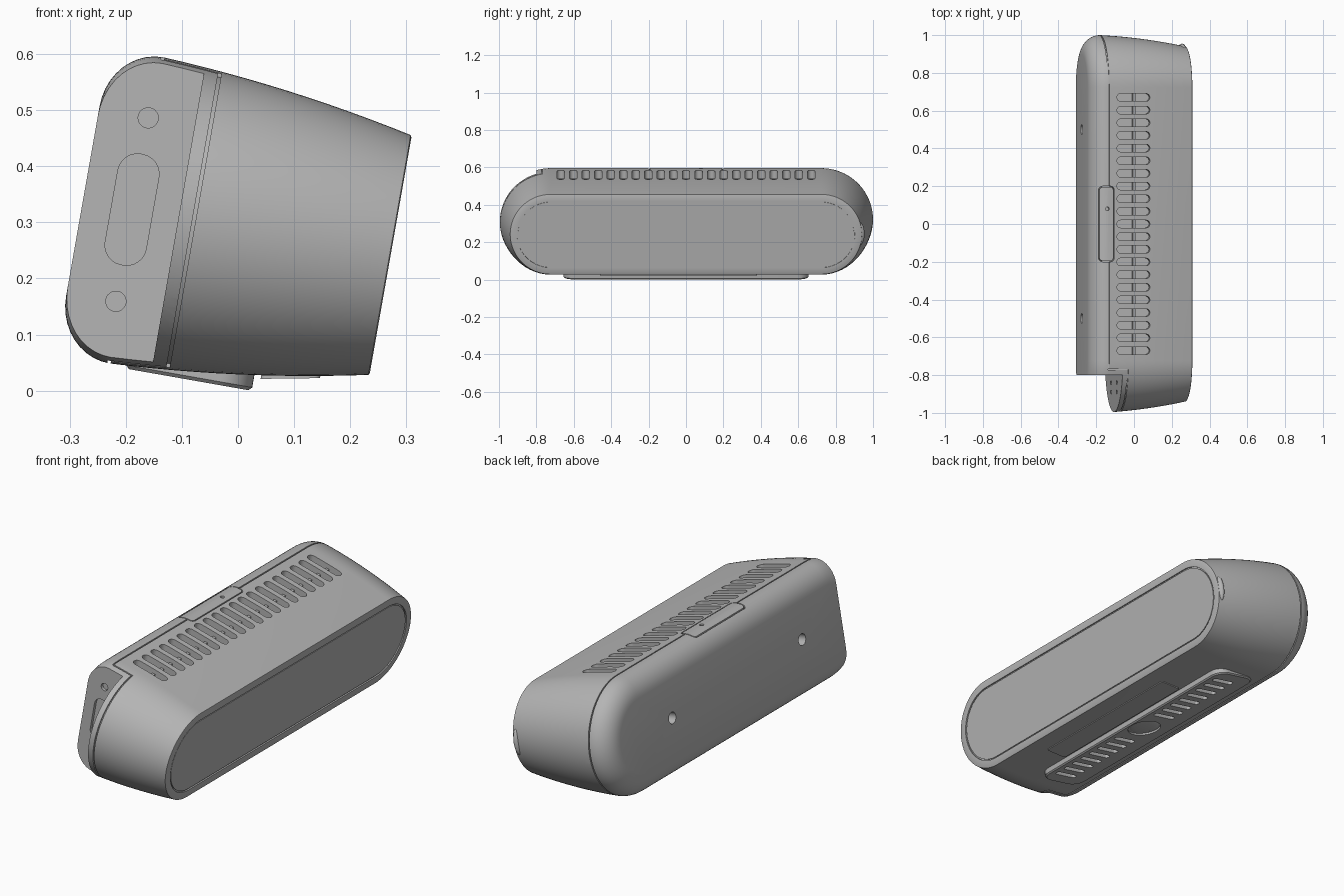
import bpy, bmesh, math
from mathutils import Matrix

old = bpy.data.objects.get("Cube")
if old:
    bpy.data.objects.remove(old, do_unlink=True)

# The case is built upright (x = depth, y = length, z = height), then tilted.
TILT = Matrix.Rotation(math.radians(10), 4, 'Y') @ Matrix.Translation((0, 0, 0.285))
HALF = 0.723          # half length of the straight part
SEAM, END_SEAM = -0.235, -0.13

grey = bpy.data.materials.new("housing grey")
grey.use_nodes = True
grey.diffuse_color = (0.46, 0.46, 0.46, 1)
grey.node_tree.nodes["Principled BSDF"].inputs["Base Color"].default_value = (0.46, 0.46, 0.46, 1)


def rrect(cx, cy, hx, hy, r=0, n=6):
    """Rounded rectangle outline; r = 0 gives a plain one."""
    pts = []
    for k, (sx, sy) in enumerate(((1, 1), (-1, 1), (-1, -1), (1, -1))):
        for i in range(n + 1 if r else 1):
            t = math.pi / 2 * (k + i / n)
            pts.append((cx + sx * (hx - r) + r * math.cos(t),
                        cy + sy * (hy - r) + r * math.sin(t)))
    return pts


def circle(cx, cy, r, n=24):
    return [(cx + r * math.cos(2 * math.pi * i / n), cy + r * math.sin(2 * math.pi * i / n))
            for i in range(n)]


def arc(cy, r, start, end, n=40):
    return [(cy + r * math.cos(t), r * math.sin(t)) for t in
            (math.radians(start + (end - start) * i / n) for i in range(n + 1))]


def place(p, t, axis):
    return {'X': (t, p[0], p[1]), 'Y': (p[0], t, p[1]), 'Z': (p[0], p[1], t)}[axis]


def loft(bm, rings):
    """Bridge closed rings of equal size and cap both ends."""
    rings = [[bm.verts.new(p) for p in ring] for ring in rings]
    n = len(rings[0])
    for a, b in zip(rings, rings[1:]):
        for i in range(n):
            j = (i + 1) % n
            bm.faces.new((a[i], a[j], b[j], b[i]))
    bm.faces.new(rings[0])
    bm.faces.new(rings[-1])


def prism(bm, pts, axis, lo, hi):
    loft(bm, [[place(p, t, axis) for p in pts] for t in (lo, hi)])


def band(bm, outer, inner, axis, lo, hi, closed=True):
    """Solid strip between two outlines."""
    cols = []
    for o, i in zip(outer, inner):
        cols.append([bm.verts.new(place(p, t, axis)) for p, t in
                     ((o, lo), (o, hi), (i, hi), (i, lo))])
    for a, b in zip(cols, cols[1:] + cols[:1] if closed else cols[1:]):
        for k in range(4):
            m = (k + 1) % 4
            bm.faces.new((a[k], a[m], b[m], b[k]))
    if not closed:
        bm.faces.new(cols[0])
        bm.faces.new(cols[-1])


def make(name, bm):
    bmesh.ops.recalc_face_normals(bm, faces=bm.faces)
    me = bpy.data.meshes.new(name)
    bm.to_mesh(me)
    bm.free()
    me.materials.append(grey)
    ob = bpy.data.objects.new(name, me)
    bpy.context.collection.objects.link(ob)
    return ob


def activate(ob):
    bpy.ops.object.select_all(action='DESELECT')
    ob.select_set(True)
    bpy.context.view_layer.objects.active = ob


def cut(ob, bm):
    cutter = make("cutter", bm)
    cutter.hide_render = True
    activate(ob)
    mod = ob.modifiers.new("cut", 'BOOLEAN')
    mod.operation, mod.solver, mod.object = 'DIFFERENCE', 'EXACT', cutter
    bpy.ops.object.modifier_apply(modifier=mod.name)
    bpy.data.objects.remove(cutter, do_unlink=True)


def pill(x, r, n=40):
    return [(x, y, z) for y, z in arc(HALF, r, -90, 90, n) + arc(-HALF, r, 90, 270, n)]


# Housing: rounded back, gentle taper to the screen, rim and groove at the screen
profile = [(-0.331, 0.172)]
for i in range(1, 11):
    t = math.pi / 2 * i / 10
    profile.append((-0.235 - 0.096 * math.cos(t), 0.172 + 0.105 * math.sin(t)))
for i in range(1, 13):
    u = i / 12
    profile.append((-0.235 + 0.459 * u, 0.277 - 0.022 * u - 0.038 * u * u))
profile += [(0.226, 0.213), (0.226, 0.181), (0.219, 0.181)]
bm = bmesh.new()
loft(bm, [pill(x, r) for x, r in profile])
housing = make("housing", bm)

# Connector notch at one end
bm = bmesh.new()
prism(bm, rrect(-0.329, 0, 0.171, 0.5), 'Y', -1.2, -0.8)
cut(housing, bm)

# Top vents, mounting holes, connector recesses and the straight seams
bm = bmesh.new()
for i in range(-10, 11):
    prism(bm, rrect(-0.1, i * 0.067, 0.09, 0.02, 0.0199), 'Z', 0.225, 0.35)
for y in (-0.5, 0.5):
    prism(bm, circle(y, 0, 0.027), 'X', -0.4, -0.29)
for z in (-0.166, 0.166):
    prism(bm, circle(-0.242, z, 0.018), 'Y', -0.85, -0.785)
prism(bm, rrect(-0.242, 0, 0.037, 0.1, 0.035), 'Y', -0.85, -0.785)
for y in (-0.84, -0.89):
    for z in (-0.09, 0.09):
        prism(bm, circle(y, z, 0.012, 12), 'X', -0.2, -0.145)
prism(bm, circle(-0.242, 0.08, 0.01, 16), 'Z', 0.26, 0.35)
for y0, y1, z0, z1 in ((-0.77, -0.2, 0.27, 0.3), (0.2, HALF, 0.27, 0.3), (-0.77, HALF, -0.3, -0.27)):
    prism(bm, rrect(SEAM, (y0 + y1) / 2, 0.003, (y1 - y0) / 2), 'Z', z0, z1)
cut(housing, bm)

# Curved seams round the ends and the button outline
bm = bmesh.new()
band(bm, arc(HALF, 0.3, -90, 90), arc(HALF, 0.27, -90, 90), 'X', SEAM - 0.003, SEAM + 0.003, False)
band(bm, arc(-HALF, 0.3, 100, 260), arc(-HALF, 0.263, 100, 260), 'X',
     END_SEAM - 0.003, END_SEAM + 0.003, False)
band(bm, rrect(-0.246, 0, 0.041, 0.2, 0.02), rrect(-0.246, 0, 0.036, 0.195, 0.015), 'Z', 0.245, 0.32)
cut(housing, bm)
bm = bmesh.new()
for z0, z1 in ((0.262, 0.3), (-0.3, -0.262)):
    prism(bm, rrect((SEAM + END_SEAM) / 2, -0.77, (END_SEAM - SEAM) / 2 + 0.003, 0.003), 'Z', z0, z1)
cut(housing, bm)

# Rib running inside the vents
bm = bmesh.new()
prism(bm, rrect(-0.092, 0, 0.008, 0.69), 'Z', 0.2, 0.245)
rib = make("vent_rib", bm)

# Screen
bm = bmesh.new()
loft(bm, [pill(0.21, 0.175), pill(0.224, 0.175)])
screen = make("screen", bm)

# Rim tab at one end of the screen
bm = bmesh.new()
bmesh.ops.create_uvsphere(bm, u_segments=24, v_segments=12, radius=1)
bm.transform(Matrix.Translation((0.208, 0.925, 0)) @ Matrix.Diagonal((0.018, 0.03, 0.065, 1)))
tab = make("rim_tab", bm)

# Foot with a chamfered edge, slots and a round recess
bm = bmesh.new()
loft(bm, [[place(p, z, 'Z') for p in rrect(-0.09, 0, 0.114 - d, 0.655 - d, 0.06 - d, 10)]
          for z, d in ((-0.24, 0), (-0.275, 0), (-0.281, 0.006))])
foot = make("foot", bm)
for part in (foot, housing):
    bm = bmesh.new()
    for side in (-1, 1):
        for i in range(8):
            prism(bm, rrect(-0.065, side * (0.145 + i * 0.061), 0.06, 0.013, 0.0129), 'Z', -0.35, -0.262)
    prism(bm, circle(-0.065, 0, 0.078, 40), 'Z', -0.35, -0.272)
    cut(part, bm)

# Low dome in the round recess
bm = bmesh.new()
bmesh.ops.create_uvsphere(bm, u_segments=40, v_segments=16, radius=1)
bm.transform(Matrix.Translation((-0.065, 0, -0.27)) @ Matrix.Diagonal((0.07, 0.07, 0.009, 1)))
dome = make("foot_dome", bm)

# Thin label plate under the case, following the slope
bm = bmesh.new()
prism(bm, rrect(0.088, -0.04, 0.052, 0.42, 0.01), 'Z', -0.2475, -0.239)
for v in bm.verts:
    v.co.z += (v.co.x - 0.088) * 0.19
label = make("label_plate", bm)

# Tilt everything and shade
for ob in (housing, rib, screen, tab, foot, dome, label):
    ob.data.transform(TILT)
    activate(ob)
    bpy.ops.object.shade_smooth_by_angle(angle=math.radians(30))
